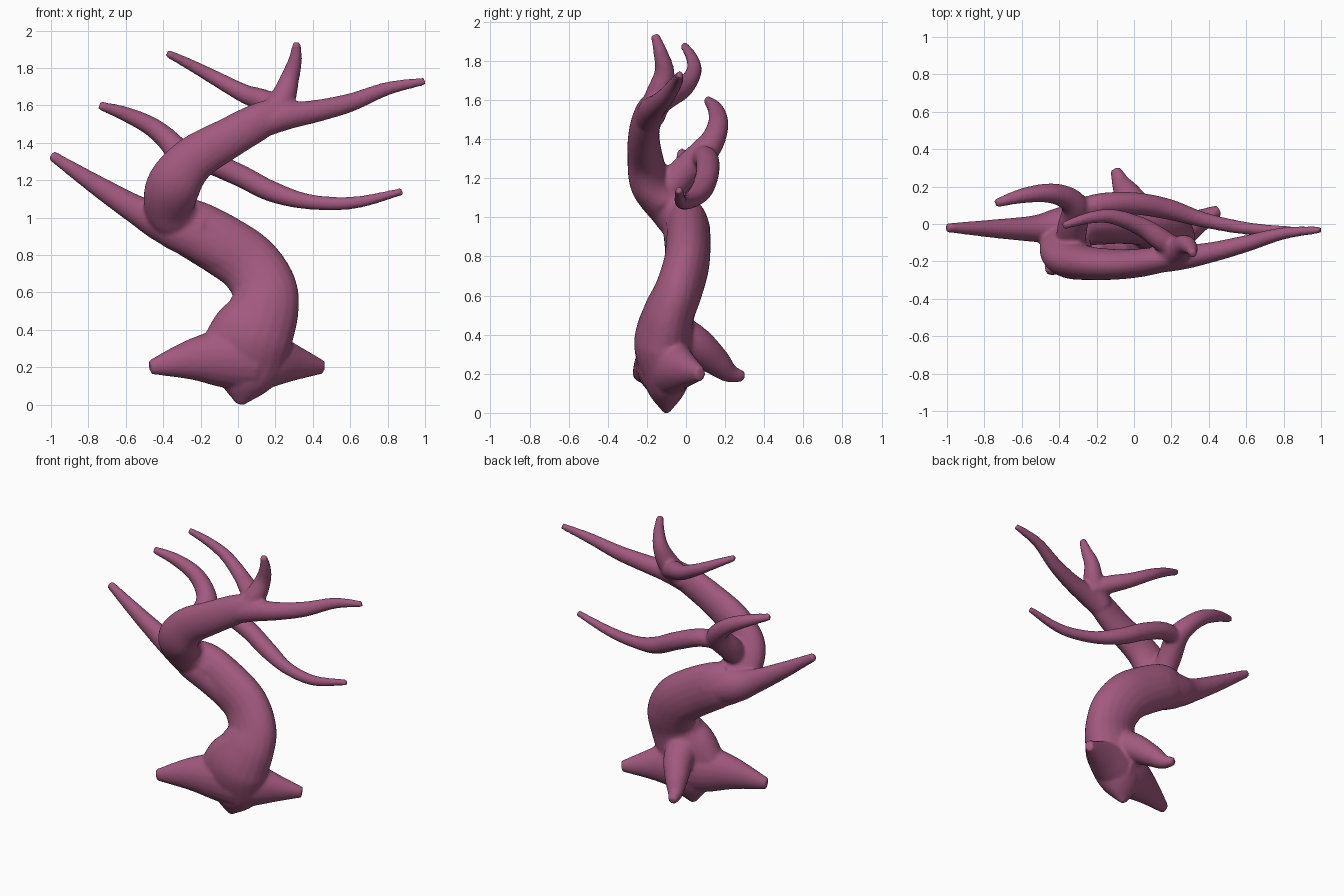
import bpy, bmesh, math
from mathutils import Vector

SIDES, STEPS = 20, 8
bm = bmesh.new()


def spline(a, b, c, d, t):
    return 0.5 * (2*b + (c - a)*t + (2*a - 5*b + 4*c - d)*t*t + (3*b - a - 3*c + d)*t**3)


def limb(points, flat=1.0, ref=(0, 1, 0)):
    """Tapered tube through (x, y, z, radius); flat scales its depth along ref."""
    p = [Vector(q) for q in points]
    p = [2*p[0] - p[1]] + p + [2*p[-1] - p[-2]]
    path = []
    for i in range(1, len(p) - 2):
        path += [spline(*p[i-1:i+3], k / STEPS) for k in range(STEPS)]
    path.append(p[-2])
    rings = []
    for i, q in enumerate(path):
        t = (path[min(i+1, len(path)-1)] - path[max(i-1, 0)]).to_3d().normalized()
        u = t.cross(Vector(ref)).normalized()
        v = u.cross(t)
        ring = []
        for k in range(SIDES):
            a = 2 * math.pi * k / SIDES
            ring.append(bm.verts.new(q.to_3d() + q[3] * (u*math.cos(a) + v*flat*math.sin(a))))
        rings.append(ring)
    for a, b in zip(rings, rings[1:]):
        for k in range(SIDES):
            n = (k + 1) % SIDES
            bm.faces.new((a[k], a[n], b[n], b[k]))
    bm.faces.new(rings[0][::-1])
    bm.faces.new(rings[-1])


# lower trunk, from the pointed foot to the first bend
limb([(.01, -.10, .0, .02), (.03, -.10, .10, .13), (.06, -.10, .22, .19), (.08, -.115, .36, .215),
      (.135, -.09, .50, .19), (.14, -.04, .62, .175), (.06, .00, .75, .168), (-.08, .01, .85, .165),
      (-.25, .01, .945, .155), (-.36, -.02, 1.00, .125)], .7)
# flare joining the trunk to the left root
limb([(.10, -.12, .52, .11), (.0, -.12, .42, .13), (-.10, -.13, .30, .11), (-.2, -.16, .25, .08)], .9)
# bulge under the first bend
limb([(-.02, .0, .78, .12), (-.20, -.01, .88, .12), (-.36, -.02, .96, .115), (-.42, -.02, 1.02, .09)], .85)
# upper trunk, sweeping forward and back across
limb([(-.28, -.01, .96, .12), (-.36, -.09, 1.04, .135), (-.345, -.18, 1.17, .145),
      (-.24, -.21, 1.31, .125), (-.05, -.215, 1.425, .11), (.12, -.195, 1.52, .098),
      (.25, -.17, 1.59, .065)], .72)
# crown branches: right, upright, left
limb([(.05, -.20, 1.48, .08), (.25, -.18, 1.54, .073), (.42, -.15, 1.57, .06), (.60, -.105, 1.615, .05),
      (.80, -.05, 1.69, .036), (1.0, -.03, 1.73, .021)], .9)
limb([(.13, -.18, 1.51, .07), (.23, -.14, 1.62, .07), (.275, -.11, 1.74, .052),
      (.305, -.13, 1.84, .037), (.315, -.16, 1.935, .022)])
limb([(.24, -.15, 1.58, .06), (.14, -.08, 1.625, .06), (.03, -.01, 1.665, .05), (-.12, .04, 1.745, .04),
      (-.25, .03, 1.815, .031), (-.38, -.01, 1.88, .021)])
# rear stem with its left and right branches
limb([(-.34, -.11, 1.12, .08), (-.33, -.02, 1.22, .08), (-.31, .08, 1.32, .075),
      (-.36, .14, 1.40, .062), (-.46, .165, 1.485, .052), (-.60, .15, 1.553, .04), (-.74, .11, 1.60, .023)])
limb([(-.33, .06, 1.30, .06), (-.18, .105, 1.30, .06), (0, .11, 1.23, .06), (.18, .08, 1.14, .056),
      (.38, .02, 1.085, .041), (.62, -.025, 1.08, .033), (.88, -.035, 1.14, .02)])
# low left branch
limb([(-.20, .01, .93, .13), (-.38, -.01, .97, .115), (-.53, -.025, 1.035, .08),
      (-.75, -.025, 1.17, .055), (-1.0, -.02, 1.335, .027)], .9)
# spreading roots: left, right, back
limb([(.08, -.10, .25, .18), (-.08, -.13, .25, .16), (-.25, -.18, .24, .11), (-.47, -.245, .20, .038)], .8)
limb([(.08, -.10, .24, .17), (.20, -.06, .235, .14), (.32, .0, .22, .09), (.455, .075, .20, .036)], .8)
limb([(.06, -.10, .42, .12), (.03, .04, .35, .10), (-.03, .15, .265, .075), (-.07, .22, .205, .05),
      (-.10, .295, .185, .027)], 1, (1, 0, 0))

bmesh.ops.recalc_face_normals(bm, faces=bm.faces)
mesh = bpy.data.meshes.new("twisted_tree")
bm.to_mesh(mesh)
bm.free()
tree = bpy.data.objects.new("twisted_tree", mesh)
bpy.context.collection.objects.link(tree)

# fuse the limbs into one skin and soften the joints
fuse = tree.modifiers.new("fuse", 'REMESH')
fuse.mode = 'VOXEL'
fuse.voxel_size = 0.011
fuse.use_smooth_shade = True
soft = tree.modifiers.new("soften", 'SMOOTH')
soft.factor = 0.5
soft.iterations = 6

bark = bpy.data.materials.new("plum_bark")
bark.diffuse_color = (0.36, 0.10, 0.21, 1)
mesh.materials.append(bark)
